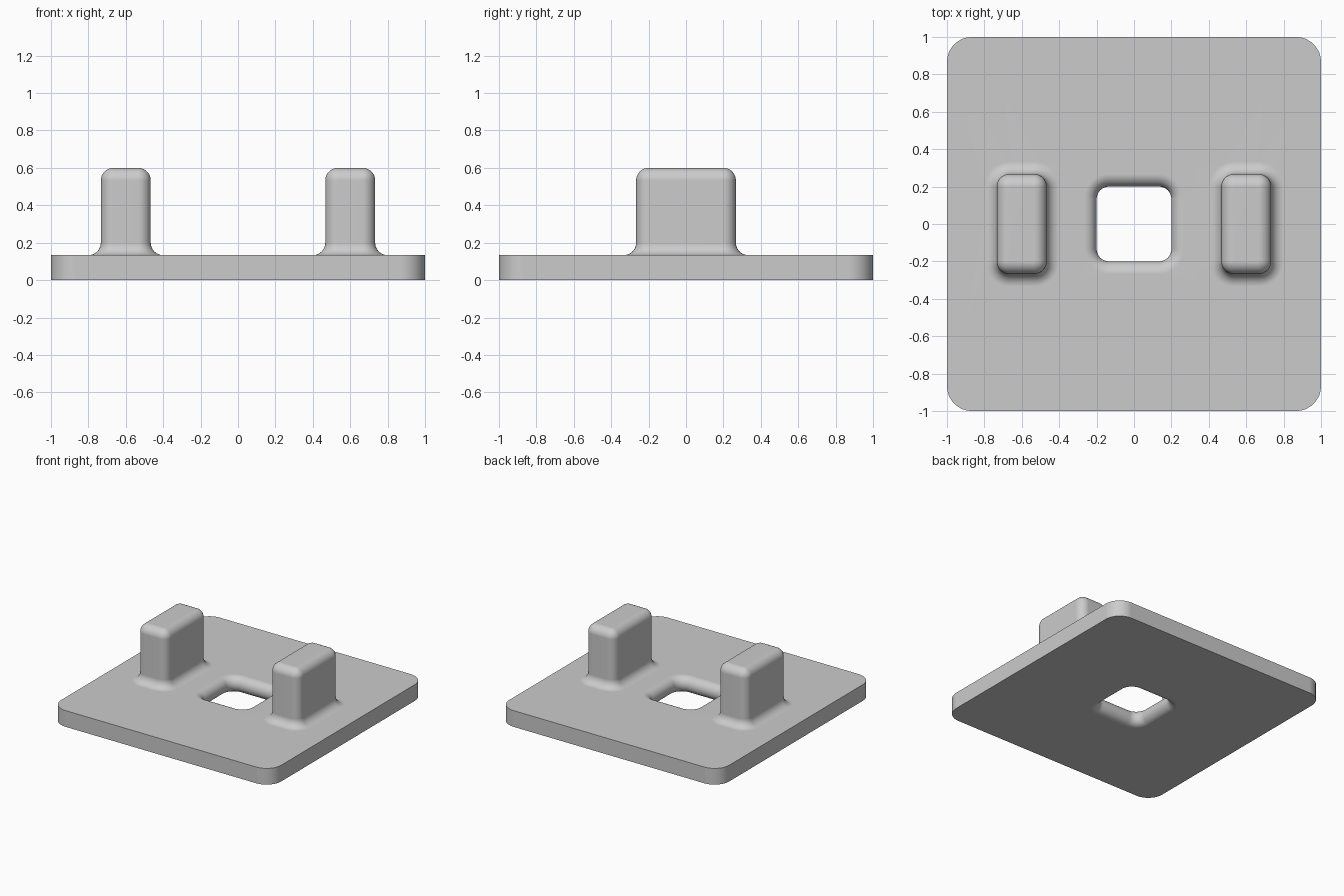
import bpy, bmesh, math

old = bpy.data.objects.get("Cube")
if old:
    bpy.data.objects.remove(old)

R = 1 / 15            # shared edge and fillet radius
THICK = 2 * R         # plate thickness
POST_TOP = 0.6
STEPS = 8

bm = bmesh.new()


def ring(cx, hx, hy, r, z):
    """Rounded rectangle of vertices, counter-clockwise."""
    verts = []
    for q, (sx, sy) in enumerate([(1, 1), (-1, 1), (-1, -1), (1, -1)]):
        for i in range(STEPS + 1):
            a = (q + i / STEPS) * math.pi / 2
            verts.append(bm.verts.new((cx + sx * (hx - r) + r * math.cos(a),
                                       sy * (hy - r) + r * math.sin(a), z)))
    return verts


def loft(rings):
    """Join neighbouring rings with quads."""
    for a, b in zip(rings, rings[1:]):
        for i in range(len(a)):
            j = (i + 1) % len(a)
            bm.faces.new((a[i], a[j], b[j], b[i]))


def cap(*rings):
    """Fill a flat outline, leaving the inner rings open."""
    edges = [bm.edges.get((r[i - 1], r[i])) for r in rings for i in range(len(r))]
    bmesh.ops.triangle_fill(bm, edges=edges, use_beauty=True, normal=(0, 0, 1))


arc = [i / STEPS * math.pi / 2 for i in range(STEPS + 1)]

# Plate rim
rim = [ring(0, 1, 1, 2 * R, z) for z in (0, THICK)]
loft(rim)

# Central hole with a fully rounded inner edge
hole = []
for i in range(2 * STEPS + 1):
    a = math.pi * i / (2 * STEPS)
    grow = R * (1 - math.sin(a))
    hole.append(ring(0, 0.2 + grow, 0.2 + grow, R + grow, R - R * math.cos(a)))
loft(hole)

# Two posts, filleted into the plate and rounded on top
feet = []
for side in (-1, 1):
    rings = []
    for a in arc:
        grow = R * (1 - math.sin(a))
        rings.append(ring(side * 0.6, 2 * R + grow, 4 * R + grow, R + grow,
                          THICK + R * (1 - math.cos(a))))
    for a in arc:
        inset = R * (1 - math.cos(a))
        rings.append(ring(side * 0.6, 2 * R - inset, 4 * R - inset, R - inset,
                          POST_TOP - R + R * math.sin(a)))
    loft(rings)
    bm.faces.new(rings[-1])
    feet.append(rings[0])

# Flat top and underside
cap(rim[1], hole[-1], *feet)
cap(rim[0], hole[0])

bmesh.ops.remove_doubles(bm, verts=bm.verts[:], dist=1e-5)
bmesh.ops.recalc_face_normals(bm, faces=bm.faces[:])

mesh = bpy.data.meshes.new("base_plate_with_posts")
bm.to_mesh(mesh)
bm.free()
plate = bpy.data.objects.new("base_plate_with_posts", mesh)
bpy.context.collection.objects.link(plate)

# Plain grey material
COLOUR = (0.6, 0.6, 0.6, 1)
grey = bpy.data.materials.new("plain_grey")
grey.use_nodes = True
grey.diffuse_color = COLOUR
grey.node_tree.nodes["Principled BSDF"].inputs["Base Color"].default_value = COLOUR
mesh.materials.append(grey)

# Smooth fillets, sharp rim
bpy.context.view_layer.objects.active = plate
plate.select_set(True)
bpy.ops.object.shade_smooth_by_angle(angle=math.radians(40))
weighted = plate.modifiers.new("even_shading", 'WEIGHTED_NORMAL')
weighted.keep_sharp = True
